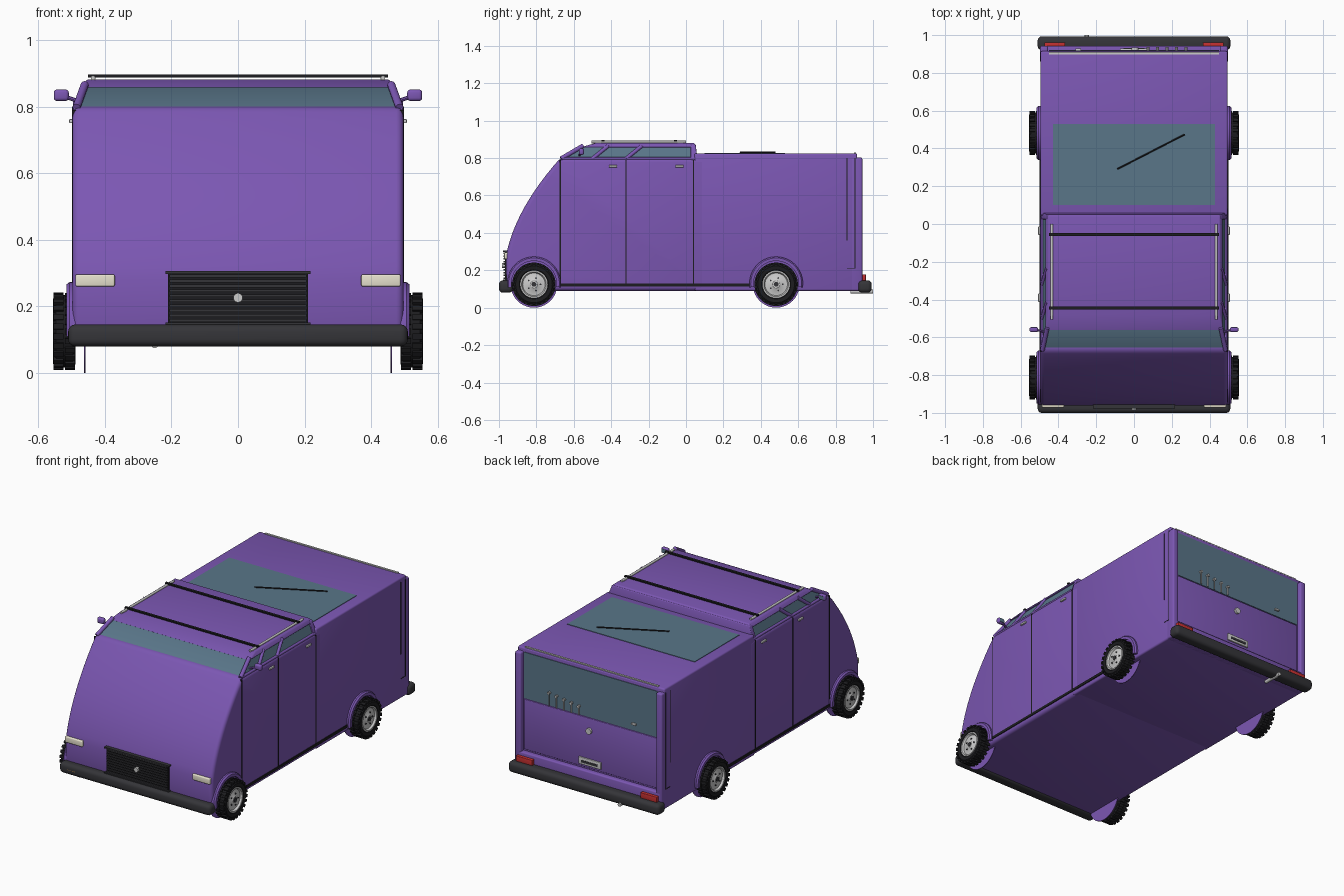
import bpy, bmesh, math
from mathutils import Vector, Matrix

if "Cube" in bpy.data.objects:
    bpy.data.objects.remove(bpy.data.objects["Cube"])


def mat(name, r, g, b):
    m = bpy.data.materials.new(name)
    m.diffuse_color = (r, g, b, 1)
    m.use_nodes = True
    m.node_tree.nodes["Principled BSDF"].inputs["Base Color"].default_value = m.diffuse_color
    return m


PURPLE = mat("purple_paint", 0.20, 0.095, 0.45)
GLASS = mat("tinted_glass", 0.10, 0.18, 0.25)
BLACK = mat("black_rubber", 0.012, 0.012, 0.014)
DARK = mat("dark_plastic", 0.035, 0.035, 0.04)
SILVER = mat("silver", 0.62, 0.64, 0.65)
CREAM = mat("headlight_cream", 0.80, 0.76, 0.62)
ORANGE = mat("indicator_orange", 0.75, 0.36, 0.06)
RED = mat("tail_red", 0.55, 0.03, 0.03)


def finish(name, bm, m, bevel=0, seg=3):
    bmesh.ops.recalc_face_normals(bm, faces=bm.faces)
    if bevel:
        edges = [e for e in bm.edges if e.calc_face_angle(0) > math.radians(30)]
        bmesh.ops.bevel(bm, geom=edges, offset=bevel, segments=seg, profile=0.5,
                        affect='EDGES', clamp_overlap=True)
    me = bpy.data.meshes.new(name)
    bm.to_mesh(me)
    bm.free()
    me.materials.append(m)
    ob = bpy.data.objects.new(name, me)
    bpy.context.collection.objects.link(ob)
    bpy.ops.object.select_all(action='DESELECT')
    ob.select_set(True)
    bpy.context.view_layer.objects.active = ob
    bpy.ops.object.shade_smooth_by_angle(angle=math.radians(35))
    return ob


def frustum(name, m, low, high, z0, z1, bevel=0, seg=3):
    """Block whose bottom and top are rectangles (x0, x1, y0, y1)."""
    bm = bmesh.new()
    rings = []
    for (x0, x1, y0, y1), z in ((low, z0), (high, z1)):
        rings.append([bm.verts.new(p) for p in
                      ((x0, y0, z), (x1, y0, z), (x1, y1, z), (x0, y1, z))])
    a, b = rings
    bm.faces.new(a)
    bm.faces.new(b)
    for i in range(4):
        j = (i + 1) % 4
        bm.faces.new((a[i], a[j], b[j], b[i]))
    return finish(name, bm, m, bevel, seg)


def box(name, m, x, y, z, bevel=0, seg=3):
    x = sorted(x)
    return frustum(name, m, (*x, *y), (*x, *y), z[0], z[1], bevel, seg)


def rod(name, m, a, b, r, n=12):
    a, b = Vector(a), Vector(b)
    rot = (b - a).to_track_quat('Z', 'Y').to_matrix().to_4x4()
    bm = bmesh.new()
    bmesh.ops.create_cone(bm, cap_ends=True, segments=n, radius1=r, radius2=r,
                          depth=(b - a).length,
                          matrix=Matrix.Translation((a + b) / 2) @ rot)
    return finish(name, bm, m)


def lathe(name, m, profile, y, z, s, a0=0, a1=2 * math.pi, n=40, blocks=0):
    """Sweep a closed (x, radius) section about an axle along x."""
    bm = bmesh.new()
    full = a1 - a0 > 6.2
    rings = []
    for i in range(n if full else n + 1):
        t = a0 + (a1 - a0) * i / n
        rings.append([bm.verts.new((s * x, y + r * math.cos(t), z + r * math.sin(t)))
                      for x, r in profile])
    k = len(profile)
    for i in range(n):
        p, q = rings[i], rings[(i + 1) % len(rings)]
        for j in range(k):
            bm.faces.new((p[j], p[(j + 1) % k], q[(j + 1) % k], q[j]))
    if not full:
        bm.faces.new(rings[0])
        bm.faces.new(rings[-1])
    # tread blocks, two staggered rows
    for i in range(blocks):
        for row in (0, 1):
            t = 2 * math.pi * (i + row * 0.5) / blocks
            M = (Matrix.Translation((s * (0.505 + row * 0.034), y, z))
                 @ Matrix.Rotation(t, 4, 'X') @ Matrix.Translation((0, 0.110, 0))
                 @ Matrix.Diagonal((0.030, 0.012, 0.017, 1)))
            bmesh.ops.create_cube(bm, size=1, matrix=M)
    return finish(name, bm, m)


# Front body: side profile with curved nose, extruded across the width
p0, p1, p2 = Vector((-0.962, 0.28)), Vector((-0.913, 0.53)), Vector((-0.672, 0.80))
prof = [(-0.955, 0.09), (-0.962, 0.19)]
for i in range(13):
    t = i / 12
    prof.append(tuple(p0 * (1 - t) ** 2 + p1 * 2 * t * (1 - t) + p2 * t * t))
prof += [(0.10, 0.80), (0.10, 0.09)]
bm = bmesh.new()
face = bm.faces.new([bm.verts.new((-0.497, y, z)) for y, z in prof])
ext = bmesh.ops.extrude_face_region(bm, geom=[face])
bmesh.ops.translate(bm, vec=(0.994, 0, 0),
                    verts=[v for v in ext['geom'] if isinstance(v, bmesh.types.BMVert)])
finish("front_body", bm, PURPLE, 0.022, 4)

# Rear body, rear frame and tailgate
box("rear_body", PURPLE, (-0.496, 0.496), (0.045, 0.915), (0.09, 0.825), 0.01)
box("rear_sill", PURPLE, (-0.49, 0.49), (0.88, 0.943), (0.09, 0.20), 0.008)
box("rear_window", GLASS, (-0.45, 0.45), (0.90, 0.919), (0.52, 0.80))
box("tailgate_panel", PURPLE, (-0.45, 0.45), (0.90, 0.922), (0.21, 0.515), 0.004)
box("rear_roof_trim", SILVER, (-0.45, 0.45), (0.898, 0.91), (0.815, 0.830))

# Cabin: glass house, roof, rear wall
frustum("cabin_glass", GLASS, (-0.486, 0.486, -0.663, 0.04),
        (-0.460, 0.460, -0.545, 0.04), 0.795, 0.862)
frustum("cabin_roof", PURPLE, (-0.472, 0.472, -0.565, 0.055),
        (-0.455, 0.455, -0.48, 0.045), 0.857, 0.881, 0.006)
frustum("cabin_rear_wall", PURPLE, (-0.494, 0.494, 0.025, 0.062),
        (-0.465, 0.465, 0.025, 0.052), 0.79, 0.872, 0.004)

# Roof skylight and its wiper
box("skylight", GLASS, (-0.43, 0.43), (0.10, 0.53), (0.82, 0.828))
rod("skylight_wiper", BLACK, (-0.09, 0.29, 0.831), (0.27, 0.475, 0.831), 0.004, 8)

# Bumpers, grille and badge
box("front_bumper", DARK, (-0.51, 0.51), (-1.0, -0.925), (0.08, 0.146), 0.022, 4)
box("rear_bumper", DARK, (-0.51, 0.51), (0.92, 0.993), (0.08, 0.146), 0.022, 4)
box("grille_panel", BLACK, (-0.21, 0.21), (-0.968, -0.94), (0.145, 0.30))
for i in range(10):
    z = 0.154 + i * 0.0148
    box("grille_slat", DARK, (-0.205, 0.205), (-0.975, -0.96), (z, z + 0.008))
for z in (0.144, 0.298):
    box("grille_frame", DARK, (-0.218, 0.218), (-0.978, -0.94), (z, z + 0.008))
rod("grille_button", SILVER, (0, -0.985, 0.226), (0, -0.96, 0.226), 0.014, 20)

# Tailgate fittings
rod("tailgate_lock", SILVER, (0.005, 0.915, 0.44), (0.005, 0.935, 0.44), 0.018, 20)
box("rear_plate", SILVER, (-0.075, 0.075), (0.915, 0.93), (0.225, 0.268), 0.003)
box("rear_plate_recess", DARK, (-0.055, 0.055), (0.92, 0.932), (0.238, 0.252))
for i in range(5):
    x = 0.275 - i * 0.05
    rod("window_hook", SILVER, (x, 0.927, 0.52), (x, 0.927, 0.605 - i * 0.007), 0.004, 8)
    rod("window_hook_tip", SILVER, (x, 0.915, 0.60 - i * 0.007),
        (x, 0.936, 0.60 - i * 0.007), 0.008, 10)
box("rear_window_latch", SILVER, (-0.31, -0.28), (0.915, 0.93), (0.555, 0.567), 0.003)
rod("exhaust_pipe", SILVER, (-0.25, 0.88, 0.086), (-0.25, 1.0, 0.086), 0.011, 16)

# Roof rack crossbars
for y in (-0.055, -0.445):
    box("rack_crossbar", BLACK, (-0.45, 0.45), (y - 0.008, y + 0.008), (0.888, 0.896))

# Everything that repeats on both sides
tire = [(0.488, 0.07), (0.488, 0.098), (0.496, 0.109), (0.546, 0.109),
        (0.555, 0.098), (0.553, 0.078), (0.545, 0.07)]
rim = [(0.50, 0.002), (0.50, 0.072), (0.552, 0.074), (0.552, 0.066),
       (0.541, 0.060), (0.545, 0.025), (0.549, 0.020), (0.549, 0.002)]
arch = [(0.485, 0.120), (0.485, 0.143), (0.506, 0.143), (0.515, 0.136), (0.515, 0.120)]
for s in (-1, 1):
    for y in (-0.813, 0.482):
        lathe("tire", BLACK, tire, y, 0.125, s, blocks=24)
        lathe("wheel_rim", SILVER, rim, y, 0.125, s)
        lathe("wheel_arch", PURPLE, arch, y, 0.13, s, -0.15, math.pi + 0.15, 28)
        rod("wheel_hub", DARK, (s * 0.53, y, 0.125), (s * 0.553, y, 0.125), 0.013)
        rod("wheel_well_disc", PURPLE, (s * 0.458, y, 0.125), (s * 0.462, y, 0.125), 0.125, 40)
        for k in range(5):
            a = k * 2 * math.pi / 5
            c = (y + 0.035 * math.cos(a), 0.125 + 0.035 * math.sin(a))
            rod("wheel_nut", DARK, (s * 0.53, *c), (s * 0.548, *c), 0.005, 6)

    # pillars around the cabin glass
    rod("windscreen_pillar", PURPLE, (s * 0.485, -0.668, 0.797), (s * 0.46, -0.55, 0.866), 0.012)
    for y in (-0.50, -0.32):
        rod("side_pillar", PURPLE, (s * 0.486, y, 0.797), (s * 0.462, y + 0.085, 0.866), 0.010)
    rod("window_sill", PURPLE, (s * 0.486, -0.665, 0.797), (s * 0.486, 0.05, 0.797), 0.008)

    # door seams, handles and lower side strip
    for y in (-0.672, -0.32, 0.04):
        box("door_seam", BLACK, (s * 0.48, s * 0.4985), (y - 0.003, y + 0.003), (0.125, 0.79))
    for y in (-0.39, -0.035):
        box("door_handle", SILVER, (s * 0.49, s * 0.507), (y - 0.022, y + 0.022), (0.75, 0.762), 0.003)
    box("side_strip", BLACK, (s * 0.48, s * 0.501), (-0.685, 0.355), (0.114, 0.13))

    # rear corner pillar and its panel seams
    box("rear_pillar", PURPLE, (s * 0.455, s * 0.4965), (0.88, 0.943), (0.09, 0.803), 0.010)
    box("rear_seam", BLACK, (s * 0.48, s * 0.498), (0.859, 0.863), (0.36, 0.80))
    box("rear_seam", BLACK, (s * 0.48, s * 0.498), (0.902, 0.906), (0.21, 0.80))
    box("rear_seam", BLACK, (s * 0.48, s * 0.498), (0.862, 0.906), (0.209, 0.213))

    # lamps
    box("headlight", CREAM, (s * 0.37, s * 0.488), (-0.972, -0.92), (0.26, 0.296), 0.005)
    box("indicator", ORANGE, (s * 0.395, s * 0.465), (-1.0, -0.98), (0.108, 0.126), 0.002)
    box("tail_light", RED, (s * 0.365, s * 0.475), (0.93, 0.962), (0.143, 0.178), 0.003)

    # wing mirror
    rod("mirror_arm", PURPLE, (s * 0.475, -0.57, 0.815), (s * 0.52, -0.56, 0.83), 0.006, 8)
    box("mirror_housing", PURPLE, (s * 0.508, s * 0.553), (-0.572, -0.546), (0.817, 0.851), 0.009)
    box("mirror_glass", GLASS, (s * 0.515, s * 0.546), (-0.55, -0.5445), (0.823, 0.845))

    # roof rack rail with feet
    rod("rack_rail", SILVER, (s * 0.435, -0.505, 0.886), (s * 0.435, 0.0, 0.886), 0.007, 12)
    for y in (-0.47, -0.03):
        box("rack_foot", SILVER, (s * 0.428, s * 0.442), (y - 0.015, y + 0.015), (0.872, 0.884))
